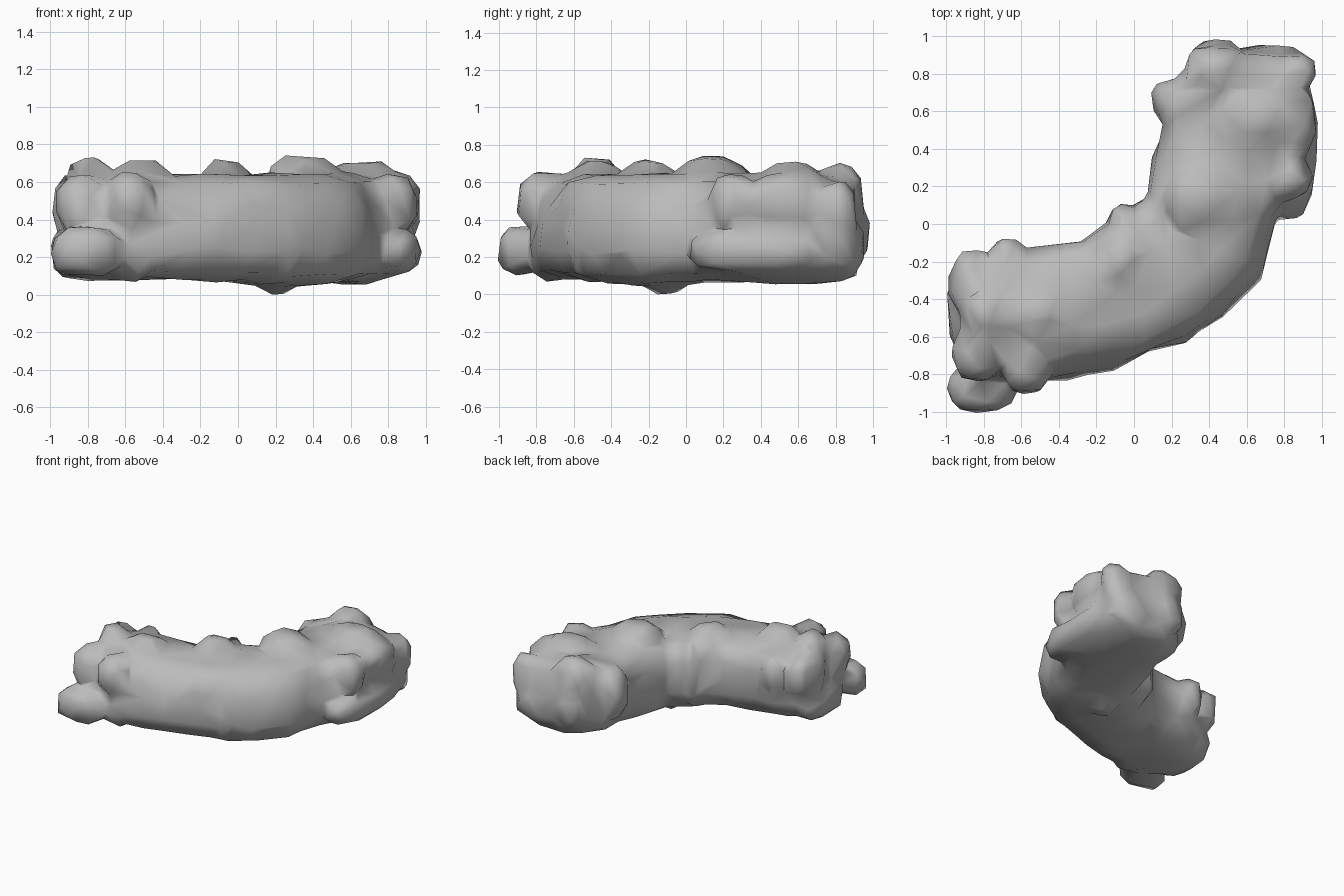
import bpy, bmesh, math, random
from mathutils import Vector, noise

cube = bpy.data.objects.get("Cube")
if cube:
    bpy.data.objects.remove(cube)

rng = random.Random(4)
stone = bpy.data.materials.new("grey stone")
stone.use_nodes = True
GREY = (0.5, 0.5, 0.5, 1)
stone.diffuse_color = GREY
stone.node_tree.nodes["Principled BSDF"].inputs["Base Color"].default_value = GREY
parts = []


def finish(bm, name):
    bmesh.ops.recalc_face_normals(bm, faces=bm.faces)
    mesh = bpy.data.meshes.new(name)
    bm.to_mesh(mesh)
    bm.free()
    mesh.materials.append(stone)
    obj = bpy.data.objects.new(name, mesh)
    bpy.context.collection.objects.link(obj)
    parts.append(obj)


def boulder(name, centre, size, turn=0):
    """Squarish, slightly uneven rounded stone."""
    bm = bmesh.new()
    bmesh.ops.create_icosphere(bm, subdivisions=2, radius=1)
    c, s = math.cos(math.radians(turn)), math.sin(math.radians(turn))
    for v in bm.verts:
        p = v.co / sum(abs(k) ** 3 for k in v.co) ** (1 / 3)
        p *= rng.uniform(0.96, 1.03)
        x, y, z = (p[i] * size[i] for i in range(3))
        v.co = Vector((x * c - y * s, x * s + y * c, z)) + Vector(centre)
    finish(bm, name)


# Curved wall body: outer foot, inner foot, bottom, top, lean of the outer face
stations = [
    ((-.91, -.76), (-.95, -.37), .11, .58, 0), ((-.77, -.80), (-.83, -.22), .08, .64, .02),
    ((-.56, -.84), (-.66, -.13), .08, .65, .02), ((-.33, -.83), (-.48, -.12), .08, .64, .10),
    ((-.11, -.78), (-.29, -.09), .08, .64, .10), ((.09, -.68), (-.10, .02), .07, .64, .01),
    ((.28, -.63), (-.03, .08), .06, .64, .05), ((.49, -.49), (.08, .15), .05, .64, .07),
    ((.68, -.29), (.09, .25), .06, .64, .06), ((.75, .01), (.10, .35), .07, .65, .04),
    ((.87, .20), (.14, .45), .07, .64, .01), ((.90, .42), (.18, .60), .06, .65, 0),
    ((.92, .64), (.18, .74), .06, .65, 0), ((.91, .80), (.27, .83), .07, .62, 0),
    ((.83, .89), (.40, .92), .09, .56, 0)]
RING = 16
bm = bmesh.new()
rings = []
for outer, inner, low, high, lean in stations:
    o, i = Vector(outer), Vector(inner)
    across = (o - i).normalized()
    mid, half = (o + i) / 2, (o - i) / 2
    ring = []
    for k in range(RING):
        a = math.tau * k / RING
        cu, sv = math.cos(a), math.sin(a)
        r = (cu ** 4 + sv ** 4) ** -0.25
        u, w = cu * r, sv * r
        p = mid + half * u - across * lean * max(u, 0) * max(w + .2, 0)
        ring.append(bm.verts.new((p.x, p.y, (low + high) / 2 + (high - low) / 2 * w)))
    rings.append(ring)
for a, b in zip(rings, rings[1:]):
    for k in range(RING):
        n = (k + 1) % RING
        bm.faces.new((a[k], a[n], b[n], b[k]))
for ring in (rings[0], rings[-1]):
    bm.faces.new(ring)
finish(bm, "wall_body")

# Stones of the left end
boulder("toe_stone", (-.81, -.87, .23), (.19, .13, .13))
boulder("left_end_back_stone", (-.86, -.31, .47), (.12, .18, .17))
boulder("left_end_low_stone", (-.87, -.47, .22), (.12, .25, .14))
boulder("left_end_front_stone", (-.84, -.68, .48), (.12, .16, .16))
boulder("left_back_stone", (-.67, -.20, .48), (.10, .13, .16))
boulder("left_front_stone", (-.57, -.75, .50), (.13, .15, .15))
boulder("left_front_low_stone", (-.58, -.72, .19), (.14, .12, .12))

# Stones of the crest
boulder("crest_left_stone", (-.79, -.48, .61), (.11, .12, .12), 20)
boulder("crest_second_stone", (-.52, -.47, .60), (.15, .13, .12), 15)
boulder("crest_middle_stone", (-.08, -.20, .59), (.12, .15, .12), -20)
boulder("crest_peak_stone", (.34, .13, .61), (.18, .18, .13), 55)
boulder("crest_right_stone", (.66, .57, .60), (.18, .14, .11), 10)

# Stones of the inner bend and the underside
boulder("inner_stone", (-.05, .00, .38), (.07, .11, .26), 20)
boulder("keel_stone", (.20, -.10, .10), (.11, .11, .10))

# Stones of the right flank and the back end
boulder("right_upper_stone", (.81, .54, .49), (.16, .21, .16))
boulder("right_lower_stone", (.82, .42, .23), (.15, .41, .12))
boulder("right_shoulder_stone", (.83, .24, .49), (.12, .11, .16), 30)
boulder("back_corner_stone", (.85, .81, .45), (.13, .10, .16), 15)
boulder("back_low_stone", (.70, .83, .25), (.23, .12, .16))
boulder("back_left_stone", (.43, .82, .49), (.15, .13, .21))
boulder("back_left_foot", (.43, .86, .31), (.14, .13, .15))
boulder("inner_right_stone", (.22, .65, .40), (.12, .12, .21), 10)

# Fuse the stones into one worn mass
bpy.ops.object.select_all(action="DESELECT")
for obj in parts:
    obj.select_set(True)
wall = parts[0]
bpy.context.view_layer.objects.active = wall
bpy.ops.object.join()
wall.name = "rock_wall"


def apply(kind, **settings):
    mod = wall.modifiers.new(kind.title(), kind)
    for key, value in settings.items():
        setattr(mod, key, value)
    bpy.ops.object.modifier_apply(modifier=mod.name)


apply("REMESH", mode="VOXEL", voxel_size=0.025)
apply("SMOOTH", factor=0.5, iterations=2)

# Rough the surface, then facet it coarsely
for v in wall.data.vertices:
    v.co += noise.noise_vector(v.co * 6) * 0.015
apply("DECIMATE", ratio=900 / (2 * len(wall.data.polygons)))
wall.data.materials.clear()
wall.data.materials.append(stone)
bpy.ops.object.shade_smooth_by_angle(angle=math.radians(60))
